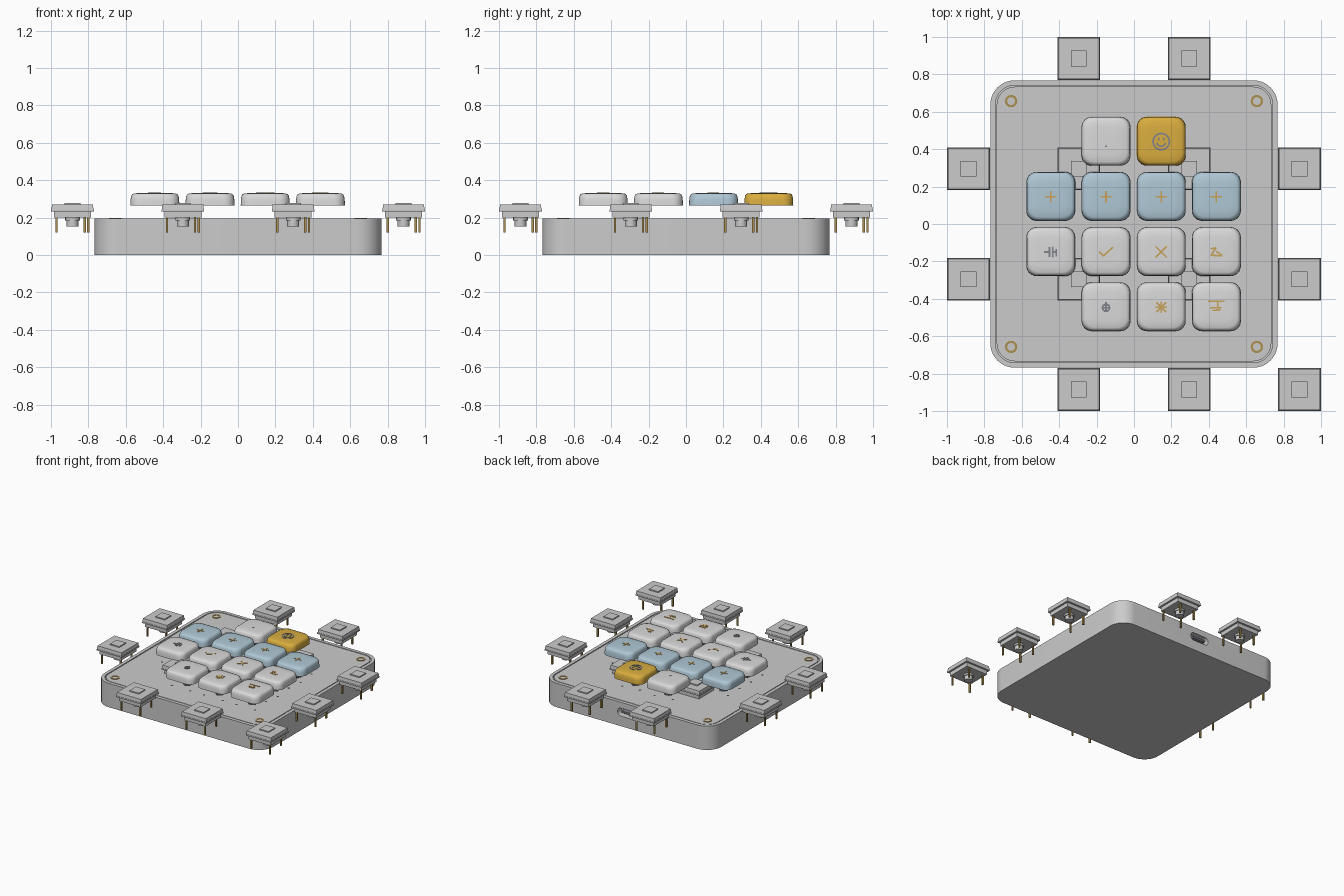
import bpy, bmesh, math
from mathutils import Vector

if "Cube" in bpy.data.objects:
    bpy.data.objects.remove(bpy.data.objects["Cube"])


def material(name, color):
    m = bpy.data.materials.new(name)
    m.diffuse_color = (*color, 1)
    m.use_nodes = True
    m.node_tree.nodes["Principled BSDF"].inputs["Base Color"].default_value = m.diffuse_color
    return m


GREY = material("case grey", (0.60, 0.60, 0.60))
WHITE = material("cap light grey", (0.70, 0.70, 0.70))
BLUE = material("cap blue", (0.43, 0.58, 0.67))
YELLOW = material("cap yellow", (0.70, 0.42, 0.05))
GOLD = material("legend gold", (0.58, 0.36, 0.10))
BRASS = material("brass", (0.42, 0.28, 0.08))
STEEL = material("legend grey", (0.22, 0.23, 0.26))
DARK = material("hole dark", (0.06, 0.06, 0.06))


def finish(name, bm, mat, smooth=None):
    bmesh.ops.recalc_face_normals(bm, faces=bm.faces)
    me = bpy.data.meshes.new(name)
    bm.to_mesh(me)
    bm.free()
    ob = bpy.data.objects.new(name, me)
    bpy.context.collection.objects.link(ob)
    me.materials.append(mat)
    if smooth:
        bpy.context.view_layer.objects.active = ob
        ob.select_set(True)
        bpy.ops.object.shade_smooth_by_angle(angle=math.radians(smooth))
        ob.select_set(False)
    return ob


def rounded(w, h, r, n):
    """Outline of a rounded rectangle."""
    pts = []
    for i, (sx, sy) in enumerate([(1, 1), (-1, 1), (-1, -1), (1, -1)]):
        for k in range(n + 1):
            a = math.pi / 2 * (i + k / n)
            pts.append((sx * (w / 2 - r) + r * math.cos(a), sy * (h / 2 - r) + r * math.sin(a)))
    return pts


def loft(bm, rings, c=(0, 0), n=6):
    """Skin (width, height, corner radius, z) rings and cap both ends."""
    loops = [[bm.verts.new((x + c[0], y + c[1], z)) for x, y in rounded(w, h, r, n)]
             for w, h, r, z in rings]
    for a, b in zip(loops, loops[1:]):
        for i in range(len(a)):
            j = (i + 1) % len(a)
            bm.faces.new((a[i], a[j], b[j], b[i]))
    bm.faces.new(loops[0][::-1])
    bm.faces.new(loops[-1])


def box(bm, c, s, top=1.0):
    vs = bmesh.ops.create_cube(bm, size=1)["verts"]
    for v in vs:
        k = top if v.co.z > 0 else 1
        v.co = Vector((v.co.x * s[0] * k + c[0], v.co.y * s[1] * k + c[1], v.co.z * s[2] + c[2]))


def cyl(bm, x, y, z0, z1, r, seg=16):
    vs = bmesh.ops.create_cone(bm, cap_ends=True, segments=seg, radius1=r, radius2=r, depth=z1 - z0)["verts"]
    bmesh.ops.translate(bm, verts=vs, vec=(x, y, (z0 + z1) / 2))


# Case with a recessed lid and a port slot in the back wall
W = 1.536
bm = bmesh.new()
loft(bm, [(W, W, 0.13, 0), (W, W, 0.13, 0.196), (1.482, 1.482, 0.103, 0.196),
          (1.482, 1.482, 0.103, 0.18)], n=10)
case = finish("case", bm, GREY, 30)
bm = bmesh.new()
loft(bm, [(0.17, 0.065, 0.032, -0.05), (0.17, 0.065, 0.032, 0.05)])
cutter = finish("port_cutter", bm, GREY)
cutter.rotation_euler = (math.pi / 2, 0, 0)
cutter.location = (0, W / 2, 0.115)
cutter.hide_render = True
cutter.hide_set(True)
mod = case.modifiers.new("port", "BOOLEAN")
mod.object = cutter
mod.solver = "EXACT"
bm = bmesh.new()
box(bm, (0, W / 2 - 0.03, 0.115), (0.11, 0.045, 0.014))
finish("port_tongue", bm, STEEL)
bm = bmesh.new()
loft(bm, [(1.468, 1.468, 0.097, 0.178), (1.468, 1.468, 0.097, 0.195)], n=10)
finish("lid", bm, GREY, 30)

# Threaded inserts in the four corners
bm = bmesh.new()
for sx in (-1, 1):
    for sy in (-1, 1):
        rings = []
        for r, z in [(0.033, 0.193), (0.033, 0.199), (0.021, 0.199), (0.021, 0.196)]:
            rings.append([bm.verts.new((sx * 0.657 + r * math.cos(i * math.tau / 24),
                                        sy * 0.657 + r * math.sin(i * math.tau / 24), z)) for i in range(24)])
        for a, b in zip(rings, rings[1:]):
            for i in range(24):
                bm.faces.new((a[i], a[(i + 1) % 24], b[(i + 1) % 24], b[i]))
finish("corner_inserts", bm, BRASS, 30)

# Legends as strokes in a unit square
def circle(r, a0=0, a1=360, n=16, cy=0):
    p = [(r * math.cos(math.radians(a0 + (a1 - a0) * i / n)),
          cy + r * math.sin(math.radians(a0 + (a1 - a0) * i / n))) for i in range(n + 1)]
    return list(zip(p, p[1:]))


PLUS = [((-.8, 0), (.8, 0)), ((0, -.8), (0, .8))]
CROSS = [((-.8, -.8), (.8, .8)), ((-.8, .8), (.8, -.8))]
BURST = PLUS + [((-.7, -.7), (.7, .7)), ((-.7, .7), (.7, -.7))]
CHECK = [((-1, 0), (-.4, -.6)), ((-.4, -.6), (1, .7))]
SMILE = circle(1.25) + circle(.7, 200, 340, 8) + [((-.4, .2), (-.4, .6)), ((.4, .2), (.4, .6))]
GATE = [((-1, 0), (-.3, 0)), ((-.2, -.7), (-.2, .7)), ((.3, -.8), (.3, .8)), ((.3, 0), (.8, 0)), ((.8, -.6), (.8, .4))]
HAND = circle(.55, n=10, cy=-.1) + [((-.5, .3), (.5, .3)), ((0, -.7), (0, .7)), ((-.5, -.1), (.5, -.1))]
ARROW = [((-.8, .5), (-.1, .6)), ((-.1, .6), (-.8, -.5)), ((-.8, -.5), (.9, -.6)), ((0, .1), (.8, -.5))]
CRANE = [((-1.2, .9), (1.2, .9)), ((.2, .9), (.2, -.1)), ((-.9, -.1), (.7, -.1)), ((-.5, -.5), (.6, -.4))]
DOT = [((-.08, -.7), (.08, -.7))]


def legend(name, strokes, x, y, mat):
    bm = bmesh.new()
    s, t = 0.035, 0.0045
    for p, q in strokes:
        p, q = Vector(p) * s, Vector(q) * s
        d = (q - p).normalized() * t
        o = Vector((-d.y, d.x))
        p, q = p - d * .5, q + d * .5
        quad = [p - o, q - o, q + o, p + o]
        lo = [bm.verts.new((x + v.x, y + v.y, 0.327)) for v in quad]
        hi = [bm.verts.new((x + v.x, y + v.y, 0.3355)) for v in quad]
        bm.faces.new(lo[::-1])
        bm.faces.new(hi)
        for i in range(4):
            j = (i + 1) % 4
            bm.faces.new((lo[i], lo[j], hi[j], hi[i]))
    finish(name, bm, mat)


# Keycaps: hollow underneath, tapered walls, gently pillowed top
PINS = [(-.085, -.085), (.085, -.085), (-.085, .065), (.065, .085)]
P = 0.295
COLS = [(i - 1.5) * P for i in range(4)]
LAYOUT = [
    (COLS[3], {1: (WHITE, DOT, STEEL), 2: (YELLOW, SMILE, STEEL)}),
    (COLS[2], {i: (BLUE, PLUS, GOLD) for i in range(4)}),
    (COLS[1], {0: (WHITE, GATE, STEEL), 1: (WHITE, CHECK, GOLD), 2: (WHITE, CROSS, GOLD), 3: (WHITE, ARROW, GOLD)}),
    (COLS[0], {1: (WHITE, HAND, STEEL), 2: (WHITE, BURST, GOLD), 3: (WHITE, CRANE, GOLD)}),
]
CAP = [(.22, .22, .04, .310), (.23, .23, .045, .265), (.262, .262, .055, .265), (.260, .260, .055, .296),
       (.254, .254, .058, .315), (.243, .243, .06, .325), (.222, .222, .055, .3295), (.15, .15, .04, .332),
       (.06, .06, .02, .333)]
holes = bmesh.new()
for row, (y, keys) in enumerate(LAYOUT):
    for col, (mat, strokes, ink) in keys.items():
        x = COLS[col] - 0.002
        bm = bmesh.new()
        loft(bm, CAP, (x, y))
        finish(f"keycap_{row}_{col}", bm, mat, 50)
        legend(f"legend_{row}_{col}", strokes, x, y - 0.002, ink)
        # Socket holes in the lid below each key
        cyl(holes, x, y, 0.19, 0.1955, 0.033)
        for px, py in PINS:
            cyl(holes, x + px, y + py, 0.19, 0.1955, 0.009, 8)
finish("socket_holes", holes, DARK)

# Switches on a grid of twice the pitch
for row, (_, keys) in enumerate(LAYOUT):
    for col in keys:
        x, y = (col - 1.5) * 2 * P, (1.5 - row) * 2 * P
        bm = bmesh.new()
        box(bm, (x, y, 0.2175), (0.198, 0.198, 0.035))
        box(bm, (x, y, 0.2385), (0.229, 0.229, 0.011))
        box(bm, (x, y, 0.2565), (0.225, 0.225, 0.027), 0.97)
        cyl(bm, x, y, 0.185, 0.205, 0.039)
        cyl(bm, x, y, 0.152, 0.19, 0.032)
        finish(f"switch_body_{row}_{col}", bm, GREY, 30)
        bm = bmesh.new()
        box(bm, (x, y, 0.2725), (0.084, 0.084, 0.012))
        finish(f"switch_stem_{row}_{col}", bm, GREY)
        bm = bmesh.new()
        for px, py in PINS:
            box(bm, (x + px, y + py, 0.161), (0.012, 0.012, 0.08))
        finish(f"switch_pins_{row}_{col}", bm, BRASS)
